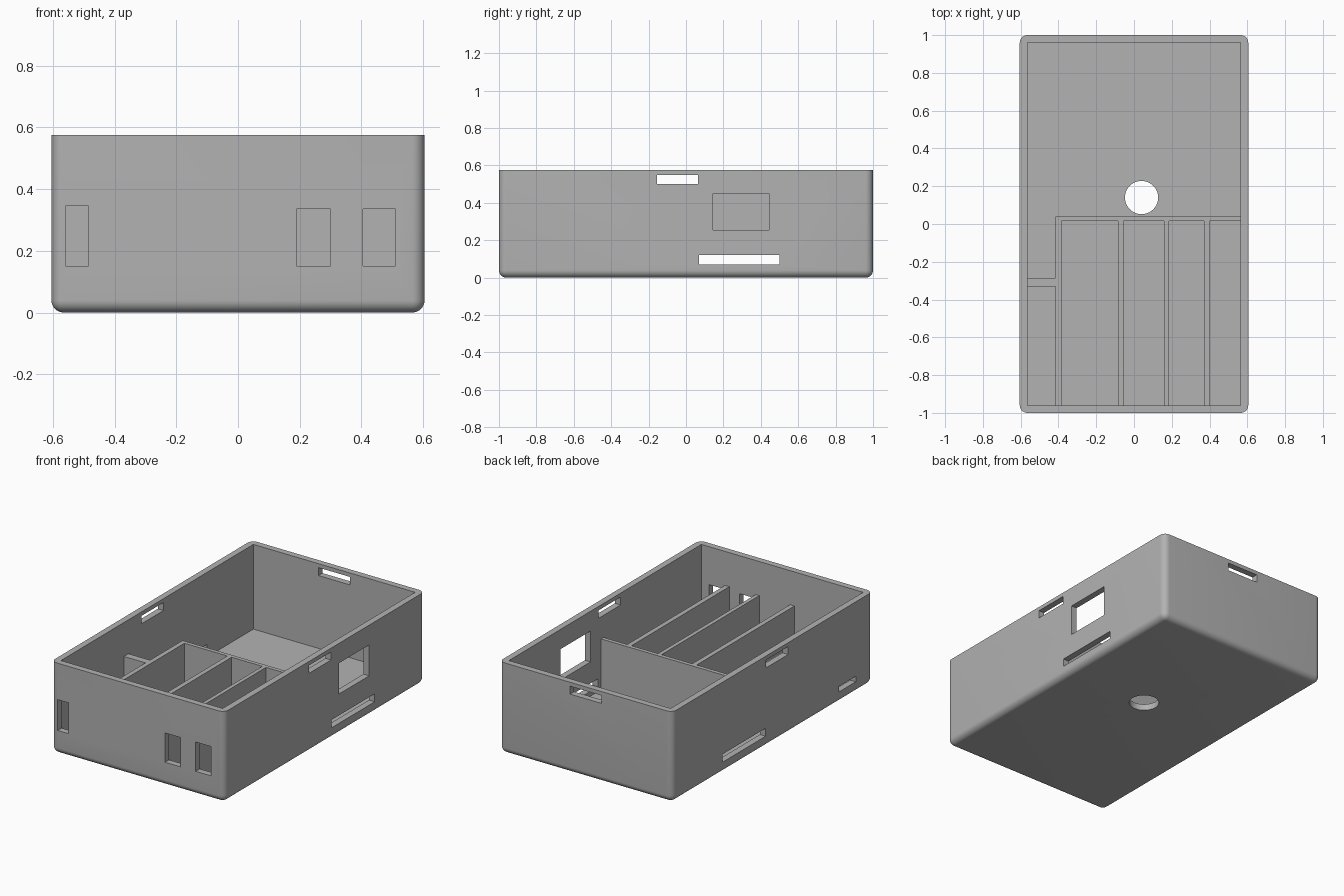
import bpy
import bmesh
import math
from mathutils import Vector

cube = bpy.data.objects.get("Cube")
if cube:
    bpy.data.objects.remove(cube, do_unlink=True)

HX, HY, TOP = 0.605, 1.0, 0.575     # outer half sizes and height
WALL, FLOOR, ROUND = 0.04, 0.04, 0.04
IX, IY = HX - WALL, HY - WALL       # inner half sizes
RIB_TOP = 0.36

grey = bpy.data.materials.new("plain_grey")
grey.use_nodes = True
colour = (0.448, 0.448, 0.448, 1)
grey.diffuse_color = colour
grey.node_tree.nodes["Principled BSDF"].inputs["Base Color"].default_value = colour


def finish(name, bm):
    mesh = bpy.data.meshes.new(name)
    bm.to_mesh(mesh)
    bm.free()
    mesh.materials.append(grey)
    obj = bpy.data.objects.new(name, mesh)
    bpy.context.collection.objects.link(obj)
    return obj


def box_bmesh(x, y, z):
    """Box from (low, high) ranges on each axis."""
    bm = bmesh.new()
    bmesh.ops.create_cube(bm, size=1)
    for v in bm.verts:
        v.co = Vector([r[0] if c < 0 else r[1] for c, r in zip(v.co, (x, y, z))])
    return bm


def box(name, x, y, z):
    return finish(name, box_bmesh(x, y, z))


# Outer case: rounded upright corners and bottom edges, sharp open rim
bm = box_bmesh((-HX, HX), (-HY, HY), (0, TOP))
soft = [e for e in bm.edges if min(v.co.z for v in e.verts) < 0.01]
bmesh.ops.bevel(bm, geom=soft, offset=ROUND, segments=8, profile=0.5, affect='EDGES')
case = finish("case", bm)

# Cutters: cavity, drain hole, side slots, side window, back slot, front ports
cutters = [
    box("cavity", (-IX, IX), (-IY, IY), (FLOOR, TOP + 0.1)),
    box("upper_side_slots", (-0.7, 0.7), (-0.155, 0.065), (0.5, 0.55)),
    box("lower_side_slots", (-0.7, 0.7), (0.07, 0.5), (0.07, 0.12)),
    box("small_right_slot", (-0.7, -0.5), (-0.83, -0.665), (0.07, 0.105)),
    box("left_window", (0.5, 0.7), (0.145, 0.445), (0.255, 0.45)),
    box("back_slot", (-0.11, 0.11), (0.9, 1.1), (0.5, 0.55)),
]
for left, right, top in ((-0.56, -0.485, 0.345), (0.19, 0.3, 0.335), (0.405, 0.51, 0.335)):
    cutters.append(box("front_port", (left, right), (-1.1, -0.9), (0.15, top)))
bm = bmesh.new()
bmesh.ops.create_cone(bm, cap_ends=True, segments=48, radius1=0.088, radius2=0.088, depth=0.2)
bmesh.ops.translate(bm, verts=bm.verts, vec=(0.04, 0.14, 0))
cutters.append(finish("floor_hole", bm))

for cutter in cutters:
    cutter.hide_render = True
    cut = case.modifiers.new(cutter.name, 'BOOLEAN')
    cut.operation = 'DIFFERENCE'
    cut.solver = 'EXACT'
    cut.object = cutter

# Bake the cuts, then drop the cutters
graph = bpy.context.evaluated_depsgraph_get()
baked = bpy.data.meshes.new_from_object(case.evaluated_get(graph))
case.modifiers.clear()
case.data = baked
for cutter in cutters:
    bpy.data.objects.remove(cutter, do_unlink=True)

# Compartment walls, sunk slightly into the case
SINK = 0.005
rib_z = (FLOOR - SINK, RIB_TOP)
box("cross_wall", (-0.415, IX + SINK), (0.015, 0.04), rib_z)
box("short_shelf_wall", (-IX - SINK, -0.41), (-0.33, -0.285), rib_z)
for i, (left, right) in enumerate(((-0.415, -0.385), (-0.085, -0.055), (0.16, 0.185), (0.37, 0.4))):
    box(f"divider_{i + 1}", (left, right), (-IY - SINK, 0.02), rib_z)

# Smooth rounded edges, keep the rest crisp
bpy.ops.object.select_all(action='DESELECT')
case.select_set(True)
bpy.context.view_layer.objects.active = case
bpy.ops.object.shade_smooth_by_angle(angle=math.radians(30))
